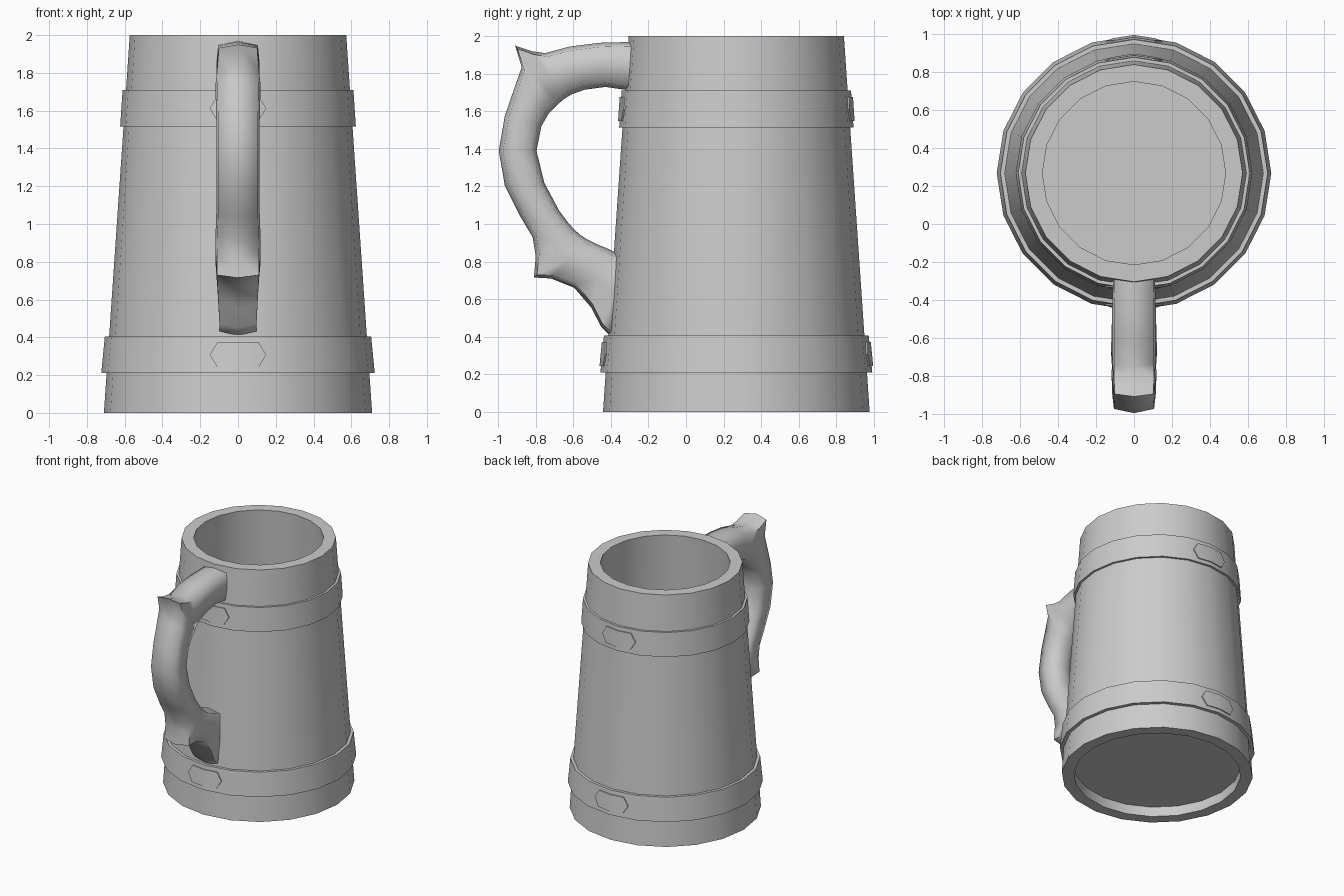
import bpy, bmesh, math

cube = bpy.data.objects.get("Cube")
if cube:
    bpy.data.objects.remove(cube, do_unlink=True)

SIDES = 20
CENTRE_Y = 0.268

grey = bpy.data.materials.new("plain grey")
grey.use_nodes = True
colour = (0.6, 0.6, 0.6, 1)
grey.diffuse_color = colour
grey.node_tree.nodes["Principled BSDF"].inputs["Base Color"].default_value = colour


def finish(name, bm, angle):
    """Turn a bmesh into a named, smoothed, coloured object."""
    bmesh.ops.remove_doubles(bm, verts=bm.verts, dist=0.0005)
    bmesh.ops.recalc_face_normals(bm, faces=bm.faces)
    mesh = bpy.data.meshes.new(name)
    bm.to_mesh(mesh)
    bm.free()
    mesh.materials.append(grey)
    obj = bpy.data.objects.new(name, mesh)
    bpy.context.collection.objects.link(obj)
    bpy.ops.object.select_all(action="DESELECT")
    obj.select_set(True)
    bpy.context.view_layer.objects.active = obj
    bpy.ops.object.shade_smooth_by_angle(angle=math.radians(angle))
    return obj


def bridge(bm, rings, closed_rings):
    """Join neighbouring rings of vertices with quads."""
    count = len(rings[0])
    for a, b in zip(rings, rings[1:]):
        for i in range(count if closed_rings else count - 1):
            j = (i + 1) % count
            bm.faces.new((a[i], a[j], b[j], b[i]))


def lathe(name, profile, closed):
    """Spin a (radius, height) profile around the mug axis."""
    bm = bmesh.new()
    rings = []
    for r, z in profile:
        ring = []
        for i in range(SIDES):
            t = math.tau * i / SIDES
            ring.append(bm.verts.new((r * math.cos(t), CENTRE_Y + r * math.sin(t), z)))
        rings.append(ring)
    if closed:
        rings.append(rings[0])
    else:
        bm.faces.new(rings[0])
        bm.faces.new(rings[-1])
    bridge(bm, rings, True)
    return finish(name, bm, 30)


# Tapered hollow body with a recessed underside
lathe("mug_body", [(0.62, 0.08), (0.62, 0), (0.71, 0), (0.573, 2),
                   (0.483, 2), (0.61, 0.12)], False)


def plate(name, r_low, r_high, z_low, z_high, side):
    """Thin hexagonal plate folded around the front or back of a band."""
    bm = bmesh.new()
    mid = (z_low + z_high) / 2
    fold = math.tan(math.pi / SIDES)
    rings = []
    for x, half in ((-0.15, 0), (-0.11, 0.065), (0, 0.065), (0.11, 0.065), (0.15, 0)):
        ring = []
        for dz, lift in ((half, 0.008), (-half, 0.008), (-half, -0.001), (half, -0.001)):
            z = mid + dz
            r = r_low + (r_high - r_low) * (z - z_low) / (z_high - z_low)
            y = CENTRE_Y + side * (r - abs(x) * fold + lift)
            ring.append(bm.verts.new((x, y, z)))
        rings.append(ring)
    bridge(bm, rings, True)
    bmesh.ops.remove_doubles(bm, verts=bm.verts, dist=0.0005)
    return finish(name, bm, 30)


# Two bands, each with a front and a back plate
for label, r_low, r_high, z_low, z_high in (("lower", 0.724, 0.705, 0.21, 0.405),
                                            ("upper", 0.624, 0.611, 1.515, 1.71)):
    lathe(label + "_band", [(r_low, z_low), (r_high, z_high),
                            (r_high - 0.05, z_high), (r_low - 0.05, z_low)], True)
    for place, side in (("front", -1), ("back", 1)):
        plate(f"{label}_{place}_plate", r_low, r_high, z_low, z_high, side)

# Handle stations: outer (y, z), inner (y, z), half width
STATIONS = [
    (-0.27, 1.97, -0.29, 1.71, 0.11),
    (-0.46, 1.965, -0.43, 1.73, 0.115),
    (-0.62, 1.945, -0.54, 1.715, 0.115),
    (-0.75, 1.91, -0.61, 1.69, 0.115),
    (-0.82, 1.92, -0.65, 1.665, 0.115),
    (-0.91, 1.95, -0.68, 1.64, 0.11),
    (-0.875, 1.835, -0.7, 1.62, 0.12),
    (-0.905, 1.75, -0.73, 1.59, 0.118),
    (-0.965, 1.575, -0.77, 1.52, 0.115),
    (-0.997, 1.39, -0.796, 1.39, 0.115),
    (-0.965, 1.205, -0.755, 1.22, 0.115),
    (-0.885, 1.045, -0.675, 1.07, 0.115),
    (-0.817, 0.93, -0.63, 1.01, 0.118),
    (-0.8, 0.83, -0.595, 0.97, 0.12),
    (-0.81, 0.715, -0.56, 0.94, 0.12),
    (-0.72, 0.71, -0.53, 0.92, 0.12),
    (-0.595, 0.66, -0.48, 0.895, 0.118),
    (-0.505, 0.555, -0.42, 0.87, 0.112),
    (-0.45, 0.45, -0.38, 0.85, 0.107),
    (-0.41, 0.41, -0.34, 0.84, 0.105),
    (-0.36, 0.41, -0.33, 0.84, 0.105),
]

# Handle: rounded eight-sided section lofted through the stations
bm = bmesh.new()
rings = []
for oy, oz, iy, iz, w in STATIONS:
    depth = math.hypot(iy - oy, iz - oz)
    edge = 0.022 / depth
    section = [(0, 0), (0.92, edge), (1, 0.5), (0.92, 1 - edge),
               (0, 1), (-0.92, 1 - edge), (-1, 0.5), (-0.92, edge)]
    rings.append([bm.verts.new((w * s, oy + (iy - oy) * t, oz + (iz - oz) * t))
                  for s, t in section])
bridge(bm, rings, True)
bm.faces.new(rings[0])
bm.faces.new(rings[-1])
finish("handle", bm, 75)
